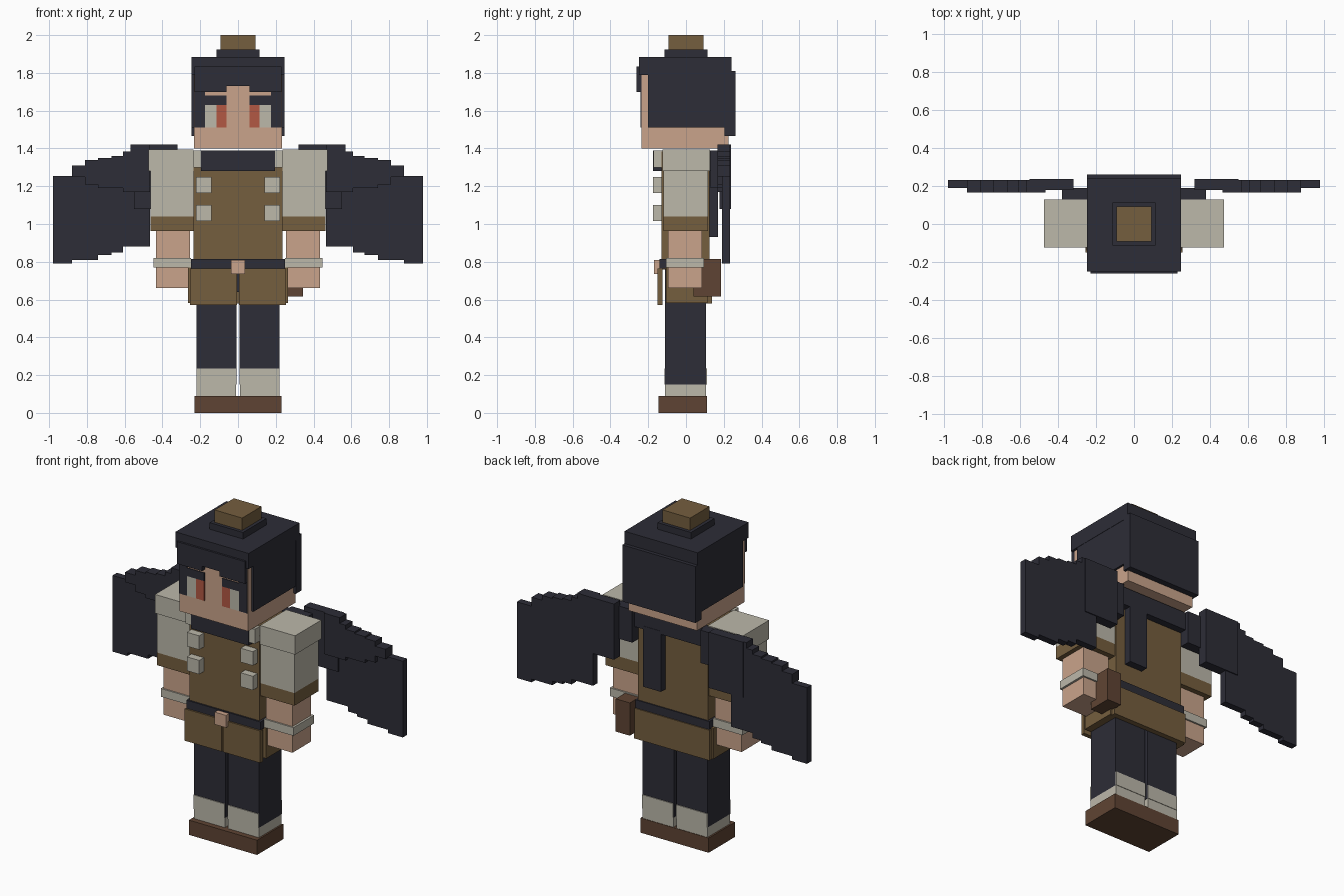
import bpy
import bmesh

if "Cube" in bpy.data.objects:
    bpy.data.objects.remove(bpy.data.objects["Cube"], do_unlink=True)


def linear(channel):
    channel /= 255
    return channel / 12.92 if channel < 0.04 else ((channel + 0.055) / 1.055) ** 2.4


def make_material(name, hex_code):
    color = [linear(channel) for channel in bytes.fromhex(hex_code)] + [1.0]
    material = bpy.data.materials.new(name)
    material.use_nodes = True
    material.diffuse_color = color
    shader = material.node_tree.nodes["Principled BSDF"]
    shader.inputs["Base Color"].default_value = color
    return material


navy = make_material("dark navy", "2d2d37")
skin = make_material("skin", "caa48b")
cream = make_material("cream", "bcb8aa")
olive = make_material("olive brown", "755e3e")
leather = make_material("leather brown", "5f4433")
red = make_material("iris red", "b25843")


def box(name, material, x, y, z):
    """Axis-aligned block given by its three ranges."""
    mesh = bpy.data.meshes.new(name)
    bm = bmesh.new()
    bmesh.ops.create_cube(bm, size=1)
    for vert in bm.verts:
        for axis, (low, high) in enumerate((x, y, z)):
            vert.co[axis] = low if vert.co[axis] < 0 else high
    bm.to_mesh(mesh)
    bm.free()
    mesh.materials.append(material)
    part = bpy.data.objects.new(name, mesh)
    bpy.context.collection.objects.link(part)
    return part


def centred(name, material, half, y, z):
    return box(name, material, (-half, half), y, z)


def pair(name, material, x, y, z):
    """The same block on the left and the right."""
    box("left_" + name, material, x, y, z)
    box("right_" + name, material, (-x[1], -x[0]), y, z)


# Head and hair
centred("head", skin, half=.232, y=(-.235, .225), z=(1.4, 1.86))
centred("hair_cap", navy, half=.247, y=(-.25, .24), z=(1.79, 1.885))
centred("hair_sides", navy, half=.245, y=(-.2, .235), z=(1.51, 1.8))
centred("hair_back", navy, half=.247, y=(.205, .262), z=(1.465, 1.81))
centred("hair_fringe", navy, half=.23, y=(-.262, -.234), z=(1.73, 1.835))
pair("fringe_lock", navy, x=(.06, .23), y=(-.262, -.234), z=(1.7, 1.73))
centred("bun_base", navy, half=.113, y=(-.113, .113), z=(1.88, 1.925))
centred("hair_bun", olive, half=.093, y=(-.093, .093), z=(1.92, 2))

# Painted face, as thin plates
face = (-.24, -.234)
pair("sideburn", navy, x=(.175, .23), y=face, z=(1.51, 1.7))
pair("eye_white", cream, x=(.115, .175), y=face, z=(1.51, 1.63))
pair("iris", red, x=(.06, .115), y=face, z=(1.51, 1.63))
pair("eyebrow", navy, x=(.06, .175), y=face, z=(1.63, 1.68))

# Torso, collar and coat buttons
centred("torso", olive, half=.235, y=(-.13, .125), z=(.76, 1.385))
centred("collar", navy, half=.195, y=(-.175, .12), z=(1.28, 1.39))
pair("collar_end", cream, x=(.195, .235), y=(-.173, -.12), z=(1.3, 1.39))
for row, bottom in (("upper", 1.165), ("lower", 1.015)):
    pair(row + "_button", cream, x=(.14, .223), y=(-.175, -.13), z=(bottom, bottom + .085))

# Arms
pair("shoulder", cream, x=(.236, .473), y=(-.125, .128), z=(1.28, 1.395))
pair("sleeve", cream, x=(.236, .463), y=(-.118, .116), z=(1.04, 1.28))
pair("sleeve_cuff", olive, x=(.236, .463), y=(-.118, .116), z=(.963, 1.04))
pair("forearm", skin, x=(.255, .435), y=(-.096, .085), z=(.66, .97))
pair("bracelet", cream, x=(.248, .448), y=(-.105, .095), z=(.77, .82))

# Belt, coat skirt and pouch
centred("belt", navy, half=.25, y=(-.14, .132), z=(.765, .815))
centred("buckle", skin, half=.038, y=(-.17, -.13), z=(.735, .81))
pair("front_flap", olive, x=(.005, .255), y=(-.15, -.125), z=(.57, .765))
pair("side_flap", olive, x=(.22, .265), y=(-.107, .115), z=(.583, .77))
centred("back_flap", olive, half=.255, y=(.106, .138), z=(.58, .765))
centred("pelvis", navy, half=.21, y=(-.1, .1), z=(.64, .77))
box("pouch", leather, x=(.25, .345), y=(.04, .185), z=(.615, .815))

# Legs and shoes
pair("trouser_leg", navy, x=(.008, .22), y=(-.11, .105), z=(.15, .765))
pair("sock", cream, x=(.01, .22), y=(-.112, .107), z=(.08, .15))
pair("sock_front", cream, x=(.01, .22), y=(-.115, -.109), z=(.15, .235))
pair("sock_back", cream, x=(.01, .22), y=(.104, .11), z=(.15, .235))
pair("shoe", leather, x=(0, .23), y=(-.145, .11), z=(0, .09))

# Back of the wings: neck band, hanging strip and roots
centred("neck_band", navy, half=.25, y=(.115, .168), z=(1.28, 1.39))
box("hanging_strip", navy, x=(.05, .17), y=(.125, .17), z=(.93, 1.3))
pair("wing_root", navy, x=(.23, .38), y=(.13, .19), z=(1.19, 1.39))
pair("wing_inner", navy, x=(.32, .55), y=(.178, .238), z=(1.08, 1.42))

# Stepped wing feathers, with a raised ridge along the upper front
feathers = (
    # outer edge, top, bottom, ridge bottom
    (.57, 1.42, .88, 1.17),
    (.61, 1.385, .88, 1.17),
    (.67, 1.36, .85, 1.19),
    (.74, 1.35, .835, 1.19),
    (.81, 1.34, .81, 1.21),
    (.88, 1.31, .81, 1.25),
    (.98, 1.255, .79, None),
)
inner = .465
for number, (outer, top, bottom, ridge) in enumerate(feathers):
    pair(f"wing_feather_{number}", navy, x=(inner, outer), y=(.19, .232), z=(bottom, top))
    if ridge:
        pair(f"wing_ridge_{number}", navy, x=(inner, outer), y=(.167, .195), z=(ridge, top))
    inner = outer
